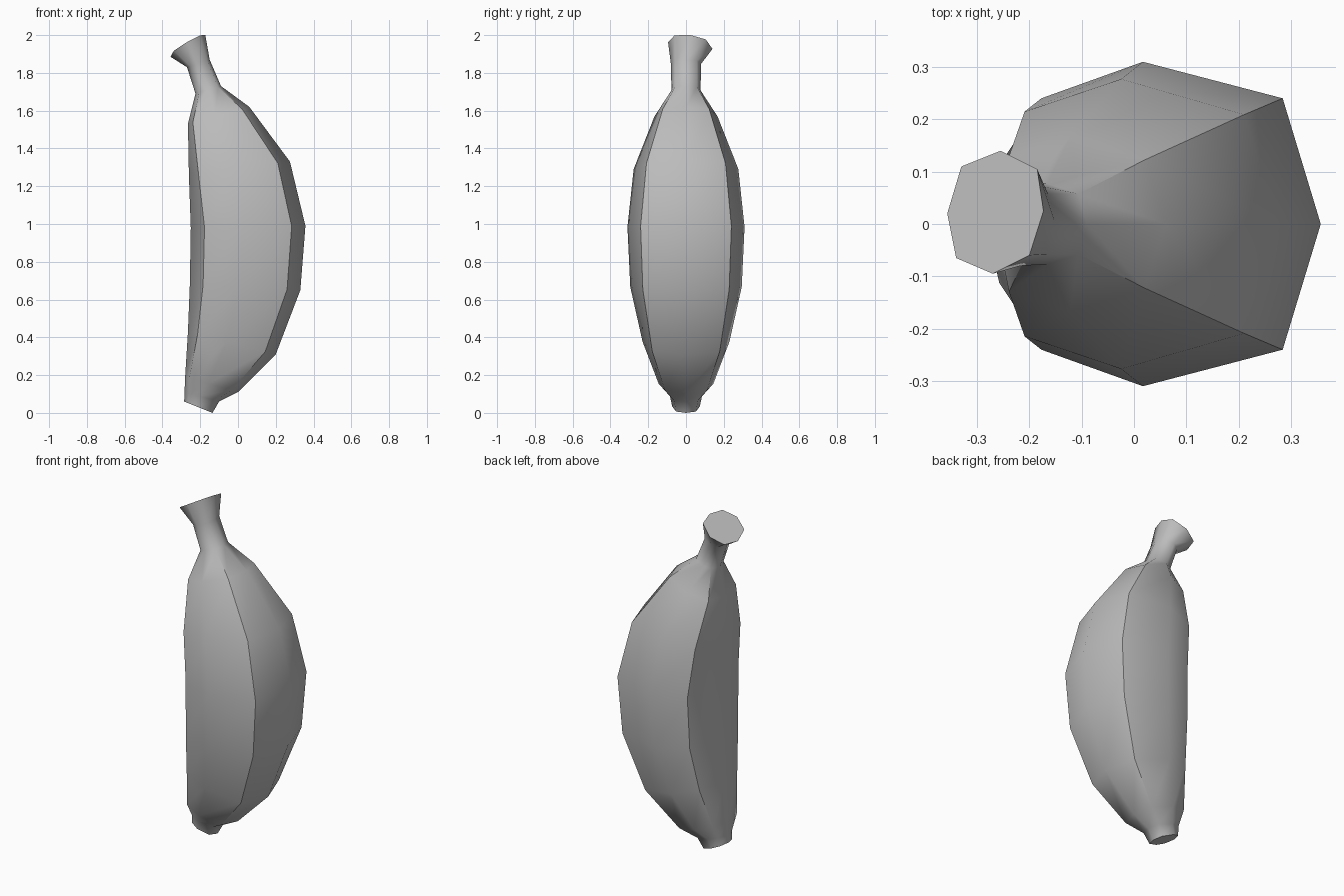
import bpy, bmesh

# Each ring: outer point (x, z), inner point (x, z), half width in y,
# place of the inner ridge, width of the outer ridge
RINGS = [
    (-0.135, 0.00, -0.285, 0.06, 0.073, 0.86, 0.72),
    (-0.10, 0.06, -0.283, 0.11, 0.085, 0.87, 0.75),
    (0.00, 0.11, -0.28, 0.19, 0.145, 0.92, 0.77),
    (0.20, 0.31, -0.265, 0.43, 0.23, 0.89, 0.775),
    (0.33, 0.65, -0.255, 0.68, 0.295, 0.88, 0.775),
    (0.357, 0.99, -0.25, 0.98, 0.31, 0.88, 0.775),
    (0.275, 1.33, -0.26, 1.26, 0.277, 0.905, 0.755),
    (0.06, 1.62, -0.265, 1.53, 0.167, 0.92, 0.735),
    (-0.09, 1.73, -0.225, 1.69, 0.077, 0.86, 0.75),
    (-0.15, 1.87, -0.27, 1.83, 0.08, 0.86, 0.72),
]
# Slightly twisted cut end of the stem
STEM_END = [(-0.173, 0.025, 2.0), (-0.185, 0.105, 1.977), (-0.255, 0.14, 1.927),
            (-0.33, 0.11, 1.89), (-0.357, 0.02, 1.885), (-0.34, -0.065, 1.917),
            (-0.27, -0.095, 1.963), (-0.2, -0.06, 1.999)]


def ring_points(xo, zo, xi, zi, w, inner, outer_w):
    # Eight-sided section: one half, then its mirror image
    half = [(0.12, outer_w), (0.56, 1), (inner, 0.775)]
    section = [(0, 0)] + half + [(1, 0)] + [(t, -s) for t, s in reversed(half)]
    return [(xo + (xi - xo) * t, w * s, zo + (zi - zo) * t) for t, s in section]


bm = bmesh.new()
rings = [[bm.verts.new(p) for p in ring_points(*r)] for r in RINGS]
rings.append([bm.verts.new(p) for p in STEM_END])

# Skin between rings
for a, b in zip(rings, rings[1:]):
    for j in range(8):
        k = (j + 1) % 8
        bm.faces.new((a[j], a[k], b[k], b[j]))

# End caps
bm.faces.new(rings[0][::-1])
bm.faces.new(rings[-1])
for f in bm.faces:
    f.smooth = True

# Sharp cap rims and the four long ridges of the peel
for ring in (rings[0], rings[-1]):
    for j in range(8):
        bm.edges.get((ring[j], ring[(j + 1) % 8])).smooth = False
for i in range(2, 8):
    for j in (1, 3, 5, 7):
        bm.edges.get((rings[i][j], rings[i + 1][j])).smooth = False

bm.normal_update()
mesh = bpy.data.meshes.new("banana")
bm.to_mesh(mesh)
bm.free()

# Darker grey peel
peel = bpy.data.materials.new("peel_grey")
peel.diffuse_color = (0.5, 0.5, 0.5, 1)
mesh.materials.append(peel)
bpy.context.collection.objects.link(bpy.data.objects.new("banana", mesh))
